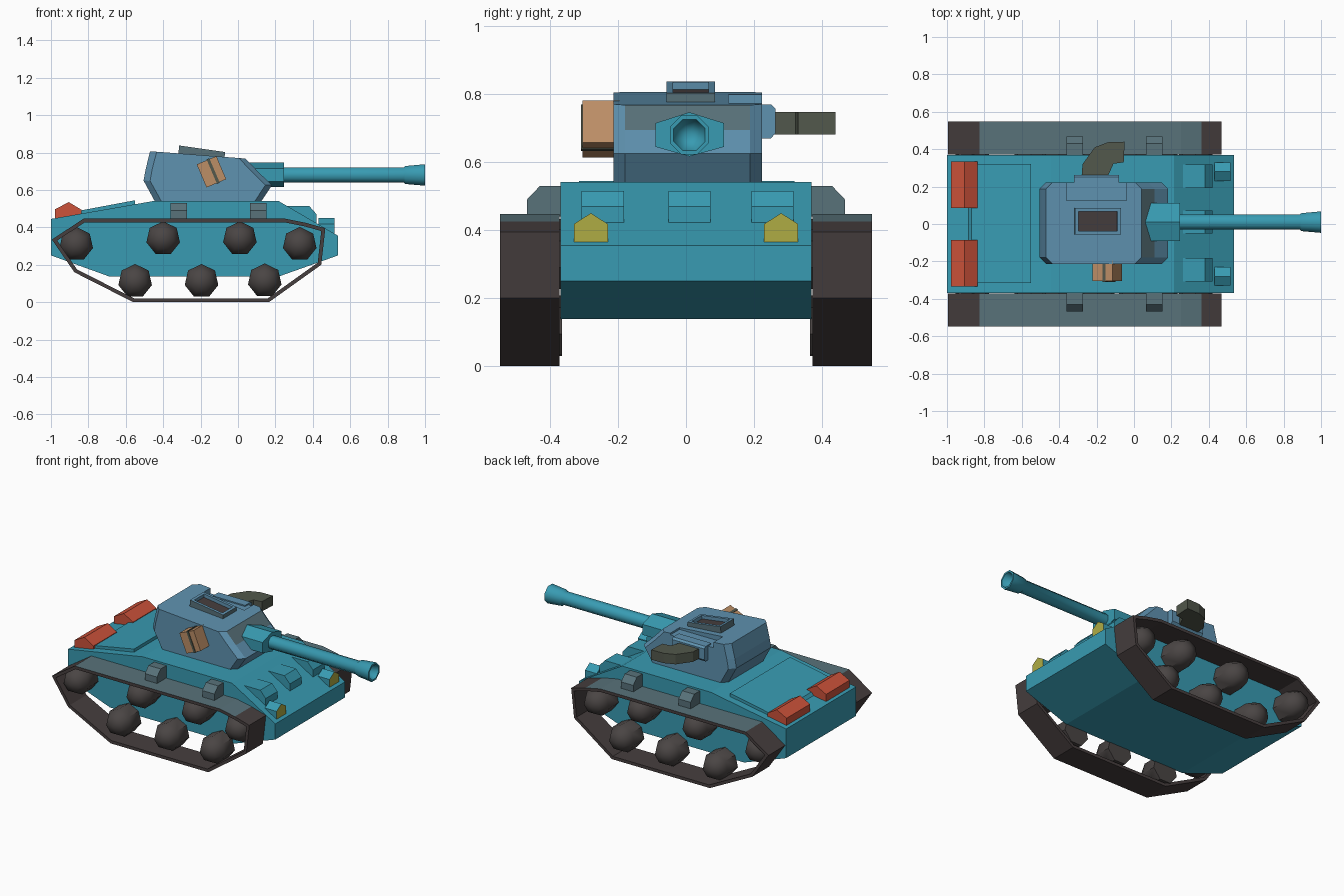
import bpy, bmesh, math
from mathutils import Vector, Matrix

if "Cube" in bpy.data.objects:
    bpy.data.objects.remove(bpy.data.objects["Cube"])


def material(name, r, g, b):
    lin = [((c / 255 + 0.055) / 1.055) ** 2.4 for c in (r, g, b)]
    m = bpy.data.materials.new(name)
    m.diffuse_color = (*lin, 1)
    m.use_nodes = True
    m.node_tree.nodes["Principled BSDF"].inputs["Base Color"].default_value = m.diffuse_color
    return m


TEAL = material("teal_paint", 56, 155, 178)
BLUE = material("turret_blue", 95, 146, 176)
GREY = material("slate_grey", 88, 114, 122)
TRACK = material("track_brown", 70, 62, 62)
WHEEL = material("wheel_dark", 74, 69, 68)
RED = material("box_red", 204, 82, 58)
YELLOW = material("lamp_yellow", 175, 172, 68)
TAN = material("bag_tan", 188, 142, 102)
OLIVE = material("olive_grey", 82, 88, 76)


def finish(name, bm, *mats):
    bmesh.ops.recalc_face_normals(bm, faces=bm.faces[:])
    me = bpy.data.meshes.new(name)
    bm.to_mesh(me)
    bm.free()
    for m in mats:
        me.materials.append(m)
    ob = bpy.data.objects.new(name, me)
    bpy.context.collection.objects.link(ob)
    return ob


def prism_bm(pts, axis, lo, hi):
    """Extrude a 2D profile along an axis: x uses (y,z), y uses (x,z), z uses (x,y)."""
    put = {"x": lambda p, t: (t, p[0], p[1]), "y": lambda p, t: (p[0], t, p[1]),
           "z": lambda p, t: (p[0], p[1], t)}[axis]
    bm = bmesh.new()
    a, b = ([bm.verts.new(put(p, t)) for p in pts] for t in (lo, hi))
    n = len(pts)
    bm.faces.new(a)
    bm.faces.new(b)
    for i in range(n):
        j = (i + 1) % n
        bm.faces.new((a[i], a[j], b[j], b[i]))
    bmesh.ops.recalc_face_normals(bm, faces=bm.faces[:])
    return bm


def prism(name, pts, axis, lo, hi, mat):
    return finish(name, prism_bm(pts, axis, lo, hi), mat)


def lathe(name, profile, sides, to_world, mat, phase=0.0):
    """Revolve (along, radius) pairs; to_world places (along, u, v)."""
    bm = bmesh.new()
    rings = []
    for t, r in profile:
        r = max(r, 1e-6)
        rings.append([bm.verts.new(to_world(t, r * math.sin(phase + k * math.tau / sides),
                                            r * math.cos(phase + k * math.tau / sides)))
                      for k in range(sides)])
    for a, b in zip(rings, rings[1:]):
        for i in range(sides):
            j = (i + 1) % sides
            bm.faces.new((a[i], a[j], b[j], b[i]))
    bmesh.ops.remove_doubles(bm, verts=bm.verts[:], dist=1e-4)
    ob = finish(name, bm, mat)
    bpy.ops.object.select_all(action="DESELECT")
    ob.select_set(True)
    bpy.context.view_layer.objects.active = ob
    bpy.ops.object.shade_smooth_by_angle(angle=math.radians(50))
    return ob


# Hull and engine deck plate
prism("hull", [(-1, 0.445), (-0.445, 0.542), (0.215, 0.542), (0.535, 0.355), (0.535, 0.25),
               (0.22, 0.138), (-0.69, 0.138), (-1, 0.25)], "y", -0.37, 0.37, TEAL)
prism("deck_plate", [(-0.89, 0.46), (-0.87, 0.485), (-0.55, 0.545), (-0.55, 0.51)],
      "y", -0.315, 0.32, TEAL)

# Glacis hinge boxes
for i, y in enumerate((-0.245, 0.01, 0.255)):
    prism(f"glacis_box_{i}", [(0.24, 0.515), (0.38, 0.515), (0.42, 0.47), (0.42, 0.42), (0.24, 0.42)],
          "y", y - 0.062, y + 0.062, TEAL)

# Tracks: closed band, grey on its upper run
BAND = [(-0.995, 0.335), (-0.825, 0.447), (0.25, 0.447), (0.36, 0.425), (0.467, 0.395),
        (0.445, 0.20), (0.165, 0.0), (-0.56, 0.0), (-0.875, 0.16)]


def inset_loop(pts, d):
    out = []
    for i, p in enumerate(pts):
        p = Vector(p)
        e1 = (p - Vector(pts[i - 1])).normalized()
        e2 = (Vector(pts[(i + 1) % len(pts)]) - p).normalized()
        n1, n2 = Vector((e1.y, -e1.x)), Vector((e2.y, -e2.x))
        out.append(p + (n1 + n2) * d / (1 + n1.dot(n2)))
    return out


def track(name, side):
    bm = bmesh.new()
    loops = [[bm.verts.new((p[0], side * y, p[1])) for p in pts]
             for pts, y in ((BAND, 0.372), (BAND, 0.548),
                            (inset_loop(BAND, 0.02), 0.548), (inset_loop(BAND, 0.02), 0.372))]
    n = len(BAND)
    for k in range(4):
        a, b = loops[k], loops[(k + 1) % 4]
        for i in range(n):
            j = (i + 1) % n
            f = bm.faces.new((a[i], a[j], b[j], b[i]))
            if k == 0 and i in (1, 2):
                f.material_index = 1
    finish(name, bm, TRACK, GREY)


WHEELS = [(-0.865, 0.31), (-0.40, 0.34), (0.01, 0.34), (0.33, 0.31),
          (-0.55, 0.112), (-0.195, 0.112), (0.143, 0.115)]
for side, tag in ((-1, "front"), (1, "back")):
    track(f"track_{tag}", side)
    for i, (x, z) in enumerate(WHEELS):
        lathe(f"wheel_{tag}_{i}", [(0.365, 0), (0.365, 0.092), (0.47, 0.092), (0.525, 0.06), (0.545, 0)], 7,
              lambda t, u, v: (x + u, side * t, z + v), WHEEL)
    # Fender brackets
    for i, x in enumerate((-0.317, 0.108)):
        prism(f"fender_bracket_{tag}_{i}",
              [(side * y, z) for y, z in ((0.36, 0.53), (0.43, 0.53), (0.468, 0.49), (0.468, 0.44), (0.36, 0.44))],
              "x", x - 0.045, x + 0.045, GREY)
    # Rear stowage boxes
    y0, y1 = sorted((side * 0.085, side * 0.333))
    prism(f"rear_box_{tag}", [(-0.978, 0.445), (-0.978, 0.497), (-0.905, 0.535), (-0.838, 0.495), (-0.838, 0.46)],
          "y", y0, y1, RED)
    # Headlamps with a yellow front face
    y = side * 0.28
    bm = prism_bm([(y - 0.05, 0.36), (y - 0.05, 0.418), (y, 0.45), (y + 0.05, 0.418), (y + 0.05, 0.36)],
                  "x", 0.43, 0.517)
    for f in bm.faces:
        f.material_index = int(f.normal.x > 0.9)
    finish(f"headlamp_{tag}", bm, TEAL, YELLOW)

# Turret: stacked chamfered rings, sloping roof, grey upper front
LEVELS = [(-0.445, 0.125, 0.54, 0.54), (-0.505, 0.182, 0.65, 0.625),
          (-0.494, 0.11, 0.71, 0.695), (-0.47, 0.04, 0.807, 0.768)]
bm = bmesh.new()
rings = []
for xa, xb, za, zb in LEVELS:
    c, ya, yb = 0.035, -0.214, 0.223
    ring = [(xa + c, ya), (xb - c, ya), (xb, ya + c), (xb, yb - c),
            (xb - c, yb), (xa + c, yb), (xa, yb - c), (xa, ya + c)]
    rings.append([bm.verts.new((x, y, za + (zb - za) * (x - xa) / (xb - xa))) for x, y in ring])
for k, (a, b) in enumerate(zip(rings, rings[1:])):
    for i in range(8):
        j = (i + 1) % 8
        f = bm.faces.new((a[i], a[j], b[j], b[i]))
        f.material_index = int(k == 2 and i == 2)
bm.faces.new(rings[0])
bm.faces.new(rings[-1])
turret = finish("turret", bm, BLUE, GREY)

# Roof notch on the back side
cutter = prism("notch_cutter", [(-0.36, 0.125), (-0.04, 0.125), (-0.04, 0.3), (-0.36, 0.3)],
               "z", 0.762, 0.9, BLUE)
cutter.hide_render = True
cut = turret.modifiers.new("notch", "BOOLEAN")
cut.operation, cut.object, cut.solver = "DIFFERENCE", cutter, "EXACT"
graph = bpy.context.evaluated_depsgraph_get()
notched = bpy.data.meshes.new_from_object(turret.evaluated_get(graph))
turret.modifiers.clear()
turret.data = notched
bpy.data.objects.remove(cutter)

# Side pod and elbow vent
prism("side_pod", [(0.19, 0.67), (0.25, 0.67), (0.263, 0.685), (0.263, 0.758), (0.25, 0.77), (0.19, 0.77)],
      "x", -0.32, -0.08, BLUE)
prism("elbow_vent", [(-0.28, 0.255), (-0.275, 0.32), (-0.21, 0.41), (-0.14, 0.437), (-0.05, 0.44),
                     (-0.055, 0.33), (-0.11, 0.322), (-0.14, 0.255)], "z", 0.682, 0.748, OLIVE)

# Hatch: grey sides, blue rim, recessed brown floor
bm = prism_bm([(-0.32, 0.77), (-0.315, 0.838), (-0.07, 0.803), (-0.072, 0.76)], "y", -0.057, 0.085)
top = max(bm.faces, key=lambda f: f.normal.z)
rim = bmesh.ops.inset_individual(bm, faces=[top], thickness=0.026)["faces"]
walls = bmesh.ops.inset_individual(bm, faces=[top], thickness=0.001, depth=-0.022)["faces"]
for f in rim + walls:
    f.material_index = 1
top.material_index = 2
finish("hatch", bm, GREY, BLUE, TRACK)

# Gun: mantlet, barrel and flared hollow muzzle
prism("mantlet", [(-0.09, 0.715), (0.01, 0.747), (0.112, 0.715), (0.112, 0.645), (0.01, 0.617), (-0.09, 0.645)],
      "x", 0.055, 0.245, TEAL)
lathe("gun_barrel", [(0.15, 0), (0.15, 0.043), (0.885, 0.043), (0.895, 0.052), (1.0, 0.062),
                     (1.0, 0.05), (0.86, 0)], 8,
      lambda t, u, v: (t, 0.01 + u, 0.68 + v), TEAL, math.pi / 8)

# Tilted bag with a strap on the turret side
tilt = Matrix.Translation((-0.142, -0.255, 0.697)) @ Matrix.Rotation(math.radians(-23), 4, "Y")
for name, (x0, x1), (z0, z1), y0, mat in (("bag", (-0.057, 0.057), (-0.067, 0.067), -0.05, TAN),
                                          ("bag_strap", (0.002, 0.018), (-0.071, 0.071), -0.054, OLIVE)):
    ob = prism(name, [(x0, z0), (x1, z0), (x1, z1), (x0, z1)], "y", y0, 0.06, mat)
    ob.data.transform(tilt)
